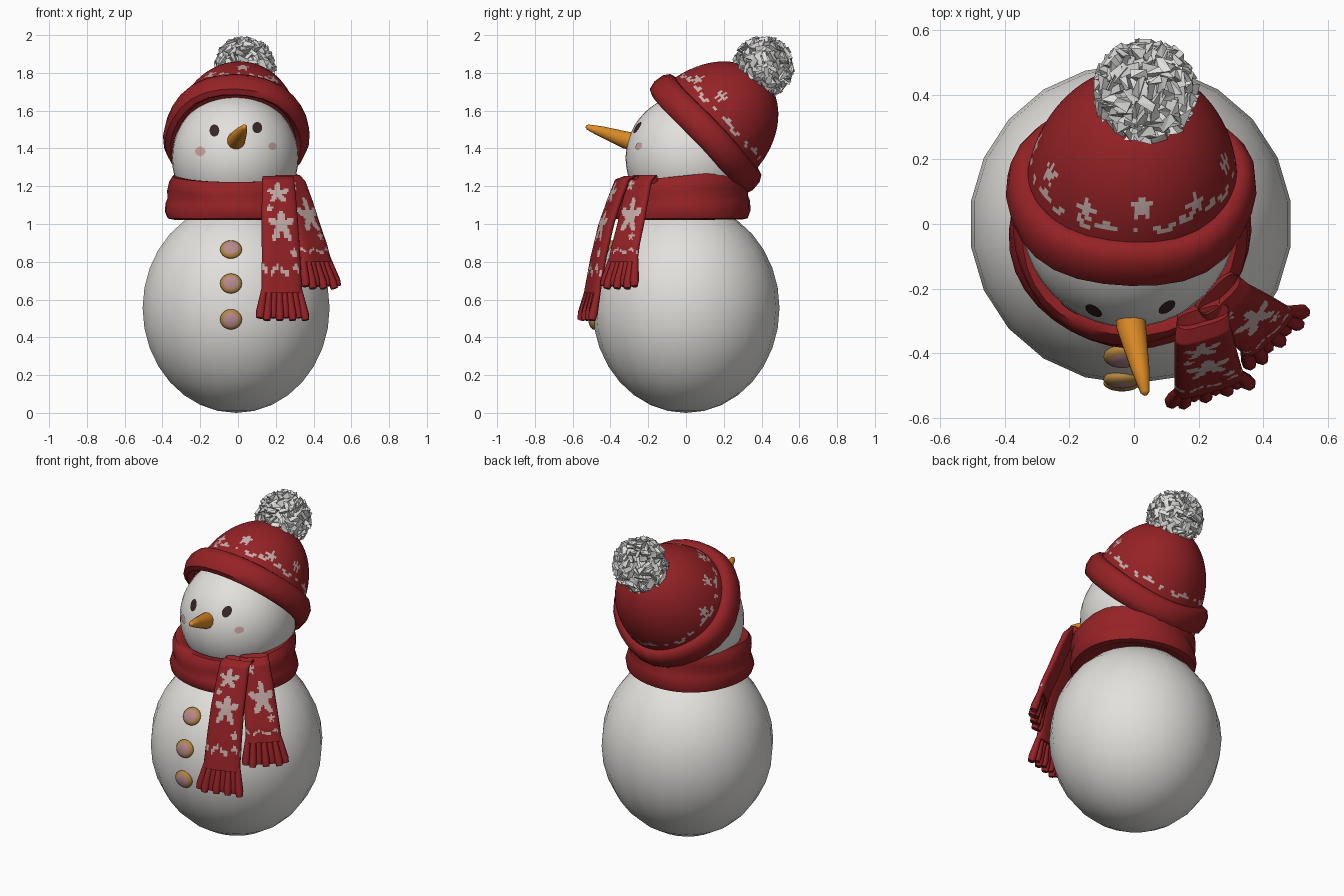
import bpy
import random
from math import sin, cos, pi, sqrt, atan2, hypot
from mathutils import Vector

random.seed(4)
if "Cube" in bpy.data.objects:
    bpy.data.objects.remove(bpy.data.objects["Cube"])


def material(name, r, g, b):
    m = bpy.data.materials.new(name)
    m.use_nodes = True
    m.diffuse_color = (r, g, b, 1)
    bsdf = m.node_tree.nodes["Principled BSDF"]
    bsdf.inputs["Base Color"].default_value = (r, g, b, 1)
    bsdf.inputs["Roughness"].default_value = 0.8
    return m


SNOW = material("snow white", 0.76, 0.75, 0.72)
FLUFF = material("pompom white", 0.74, 0.74, 0.73)
RED = material("knit red", 0.3, 0.016, 0.019)
PALE = material("pattern pale", 0.56, 0.42, 0.4)
ORANGE = material("carrot orange", 0.75, 0.27, 0.02)
GOLD = material("button gold", 0.45, 0.24, 0.05)
ROSE = material("button rose", 0.47, 0.25, 0.27)
DARK = material("eye brown", 0.04, 0.02, 0.02)
PINK = material("cheek pink", 0.6, 0.38, 0.36)


def build(name, verts, faces, mats, smooth=True, angle=0.9):
    mesh = bpy.data.meshes.new(name)
    mesh.from_pydata([tuple(v) for v in verts], [], faces)
    for m in mats:
        mesh.materials.append(m)
    ob = bpy.data.objects.new(name, mesh)
    bpy.context.collection.objects.link(ob)
    if smooth:
        bpy.ops.object.select_all(action="DESELECT")
        bpy.context.view_layer.objects.active = ob
        ob.select_set(True)
        bpy.ops.object.shade_smooth_by_angle(angle=angle)
    return ob


def loft(name, rings, mats, rule=None, caps=True, smooth=True, angle=0.9):
    """Skin closed rings of equal size; rule(ring, side) picks the material."""
    n = len(rings[0])
    verts = [p for ring in rings for p in ring]
    faces, picks = [], []
    for i in range(len(rings) - 1):
        for j in range(n):
            k = (j + 1) % n
            faces.append((i * n + j, i * n + k, (i + 1) * n + k, (i + 1) * n + j))
            picks.append(rule(i, j) if rule else 0)
    if caps:
        last = (len(rings) - 1) * n
        faces += [tuple(reversed(range(n))), tuple(range(last, last + n))]
        picks += [0, 0]
    ob = build(name, verts, faces, mats, smooth, angle)
    ob.data.polygons.foreach_set("material_index", picks)
    return ob


def circle(n):
    return [2 * pi * j / n for j in range(n)]


def ball(name, centre, radii, mat, segments, rings):
    bpy.ops.mesh.primitive_uv_sphere_add(segments=segments, ring_count=rings, location=centre)
    ob = bpy.context.object
    ob.name = name
    ob.scale = radii
    ob.data.materials.append(mat)
    bpy.ops.object.shade_smooth()
    return ob


def tube(name, points, radii, mat, sides):
    """Straight-ish tapered rod through the points."""
    points = [Vector(p) for p in points]
    axis = (points[-1] - points[0]).normalized()
    a = axis.orthogonal().normalized()
    b = axis.cross(a)
    rings = [[p + r * (cos(t) * a + sin(t) * b) for t in circle(sides)]
             for p, r in zip(points, radii)]
    return loft(name, rings, [mat])


def star(u, v, r):
    return hypot(u, v) < r * (0.68 + 0.32 * cos(5 * atan2(u, v)))


# Body and head
BODY, BODY_R = Vector((-0.01, 0, 0.555)), Vector((0.5, 0.495, 0.555))
HEAD, HEAD_R = Vector((-0.015, 0.025, 1.35)), Vector((0.335, 0.345, 0.34))
ball("body", BODY, BODY_R, SNOW, 22, 16)
ball("head", HEAD, HEAD_R, SNOW, 40, 24)


# Painted eyes and cheeks, laid on the curve of the head
def face_spot(name, x, z, rx, rz, mat):
    def on_head(px, pz):
        u, v = (px - HEAD.x) / HEAD_R.x, (pz - HEAD.z) / HEAD_R.z
        return (px, HEAD.y - HEAD_R.y * sqrt(1 - u * u - v * v) - 0.005, pz)
    rim = [on_head(x + rx * cos(t), z + rz * sin(t)) for t in circle(14)]
    n = len(rim)
    build(name, rim + [on_head(x, z)], [(j, (j + 1) % n, n) for j in range(n)], [mat])


face_spot("right_eye", -0.125, 1.495, 0.026, 0.032, DARK)
face_spot("left_eye", 0.102, 1.51, 0.026, 0.03, DARK)
face_spot("right_cheek", -0.2, 1.385, 0.028, 0.025, PINK)
face_spot("left_cheek", 0.183, 1.412, 0.022, 0.02, PINK)

# Carrot nose
tube("nose", [(-0.015, -0.25, 1.43), (-0.008, -0.32, 1.445), (0.02, -0.45, 1.49),
              (0.034, -0.52, 1.513), (0.036, -0.53, 1.516)],
     [0.05, 0.047, 0.029, 0.015, 0.006], ORANGE, 12)

# Buttons: gold rims with rose middles
for i, z in enumerate((0.865, 0.685, 0.495)):
    v = (z - BODY.z) / BODY_R.z
    p = Vector((-0.037, -BODY_R.y * sqrt(1 - v * v), z))
    normal = Vector((0, p.y / BODY_R.y ** 2, (z - BODY.z) / BODY_R.z ** 2)).normalized()
    b = ball("button_%d" % (i + 1), p, (0.058, 0.054, 0.026), GOLD, 20, 12)
    b.rotation_euler = normal.to_track_quat("Z", "Y").to_euler()
    b.data.materials.append(ROSE)
    for f in b.data.polygons:
        f.material_index = 1 if f.center.z > 0.74 else 0

# Hat: everything turns about an axis that leans backwards
HAT = Vector((-0.008, 0.105, 1.485))
AXIS, SIDE = Vector((0, 0.736, 0.677)), Vector((1, 0, 0))
BACK = AXIS.cross(SIDE)


def hat_point(r, h, a):
    return HAT + SIDE * r * cos(a) + BACK * r * sin(a) + AXIS * h + SIDE * h * 0.05


CROWN_R, CROWN_H, SEGS, ROWS = 0.328, 0.425, 160, 44
heights = [0.5 * pi * i / ROWS - 0.05 for i in range(ROWS + 1)]


def crown_rule(i, j):
    a, h = 2 * pi * j / SEGS, CROWN_H * sin(heights[i])
    wave = 0.112 + 0.008 * sin(16 * a)
    if abs(h - wave) < 0.009 and sin(23 * a) + sin(9 * a) > -0.1:
        return 1
    for k in range(7):
        spot = pi * (0.95 + 0.19 * k)
        if star((a - spot) * 0.31, h - (0.185 if k % 2 else 0.15), 0.038):
            return 1
    return 0


loft("hat_crown", [[hat_point(CROWN_R * cos(t), CROWN_H * sin(t), a) for a in circle(SEGS)]
                   for t in heights], [RED, PALE], crown_rule)

brim = [(0.315, -0.05), (0.345, -0.078), (0.375, -0.066), (0.388, -0.02),
        (0.381, 0.035), (0.36, 0.067), (0.33, 0.076), (0.3, 0.06), (0.315, -0.05)]
loft("hat_brim", [[hat_point(r + 0.005 * sin(5 * a), h + 0.006 * sin(3 * a + 1), a)
                   for a in circle(28)] for r, h in brim], [RED], caps=False)

# Pompom: crumpled flat shards fanning out from a core
POM = Vector((0.035, 0.41, 1.83))
ball("pompom_core", POM, (0.12, 0.12, 0.12), FLUFF, 14, 10)
verts, faces = [], []
COUNT = 190
for i in range(COUNT):
    z = 1 - 2 * (i + 0.5) / COUNT
    a = i * pi * (3 - sqrt(5))
    d = Vector((cos(a) * sqrt(1 - z * z), sin(a) * sqrt(1 - z * z), z))
    u = d.orthogonal().normalized()
    w = d.cross(u)
    turn = random.uniform(0, pi)
    u, w = cos(turn) * u + sin(turn) * w, cos(turn) * w - sin(turn) * u
    s = len(verts)
    verts.append(POM + d * 0.05)
    for su, sw in ((-1, -1), (1, -1), (1, 1), (-1, 1)):
        tip = d * random.uniform(0.135, 0.172) + u * su * random.uniform(0.02, 0.036) \
            + w * sw * random.uniform(0.006, 0.018)
        tip *= min(1, 0.171 / tip.length)
        verts.append(POM + tip)
    faces += [(s, s + 2, s + 1), (s, s + 3, s + 2), (s, s + 4, s + 3), (s, s + 1, s + 4),
              (s + 1, s + 2, s + 3), (s + 1, s + 3, s + 4)]
build("pompom", verts, faces, [FLUFF], smooth=False)

# Scarf wrap: a folded band, taller at the back
wrap = [(0.26, 1.05), (0.33, 1.022), (0.362, 1.028), (0.374, 1.06), (0.366, 1.1),
        (0.357, 1.12), (0.364, 1.155), (0.357, 1.195), (0.338, 1.222), (0.3, 1.222), (0.26, 1.19)]


def wrap_point(r, z, a):
    lift = (z - 1.02) / 0.2 * 0.065 * (0.5 + 0.5 * sin(a))
    ripple = 0.005 * sin(4 * a + 30 * z)
    return Vector((-0.012 + (r + ripple) * cos(a), -0.022 + (r + ripple) * sin(a) * 0.97, z + lift))


loft("scarf_wrap", [[wrap_point(r, z, a) for a in circle(36)] for r, z in wrap], [RED])


# Scarf tails with pale motifs on the outer face and a fringe
def tail(name, path, across, widths, motifs, strands):
    path, across = [Vector(p) for p in path], Vector(across).normalized()
    steps, cols = 64, 24
    outward = Vector((across.y, -across.x, 0))
    rings = []
    for i in range(steps + 1):
        t = i / steps * (len(path) - 1)
        k = min(int(t), len(path) - 2)
        p = path[k].lerp(path[k + 1], t - k)
        half = widths[0] + (widths[1] - widths[0]) * i / steps
        us = [-cos(pi * j / cols) * 0.5 - 0.5 + j / cols for j in range(cols + 1)]
        ring = [p + across * half * u + outward * 0.028 * sqrt(max(0, 1 - u ** 4)) for u in us]
        ring += [p + across * half * u - outward * 0.024 * sqrt(max(0, 1 - u ** 4))
                 for u in reversed(us[1:-1])]
        rings.append(ring)
    length = (path[-1] - path[0]).length

    def rule(i, j):
        if j >= cols:
            return 0
        u = (2 * (j + 0.5) / cols - 1) * sum(widths) / 2
        s = i / steps
        if any(star(u - mu, (ms - s) * length, r) for mu, ms, r in motifs):
            return 1
        return int(abs(s - 0.885 - 0.015 * sin(90 * u)) < 0.014 and sin(140 * u) > -0.6)

    loft(name, rings, [RED, PALE], rule)
    end, half = path[-1], widths[1]
    drop = (path[-1] - path[-2]).normalized()
    for n in range(strands):
        u = 2 * n / (strands - 1) - 1
        top = end + across * half * u * 0.86 - drop * 0.02
        tip = end + across * half * u * 1.12 + drop * (0.135 + 0.012 * (n % 2)) \
            + outward * 0.012 * (n % 2)
        tube("%s_fringe_%d" % (name, n + 1), [top, top.lerp(tip, 0.8), tip],
             [0.016, 0.025, 0.019], RED, 7)


tail("scarf_front_tail", [(0.212, -0.25, 1.2), (0.212, -0.285, 1.255), (0.212, -0.335, 1.235),
                          (0.217, -0.375, 1.13), (0.222, -0.42, 1.0), (0.228, -0.462, 0.82),
                          (0.232, -0.495, 0.635)],
     (0.96, -0.0 + 0.28, 0), (0.078, 0.112),
     [(-0.01, 0.44, 0.055), (0, 0.66, 0.06), (0.05, 0.8, 0.02), (-0.05, 0.55, 0.02)], 8)
tail("scarf_side_tail", [(0.24, -0.2, 1.2), (0.262, -0.215, 1.26), (0.29, -0.245, 1.225),
                         (0.325, -0.268, 1.12), (0.36, -0.292, 1.0), (0.395, -0.318, 0.89),
                         (0.415, -0.333, 0.8)],
     (0.72, 0.69, 0), (0.078, 0.105),
     [(0.01, 0.6, 0.065), (-0.03, 0.35, 0.025), (0.04, 0.76, 0.018)], 7)
